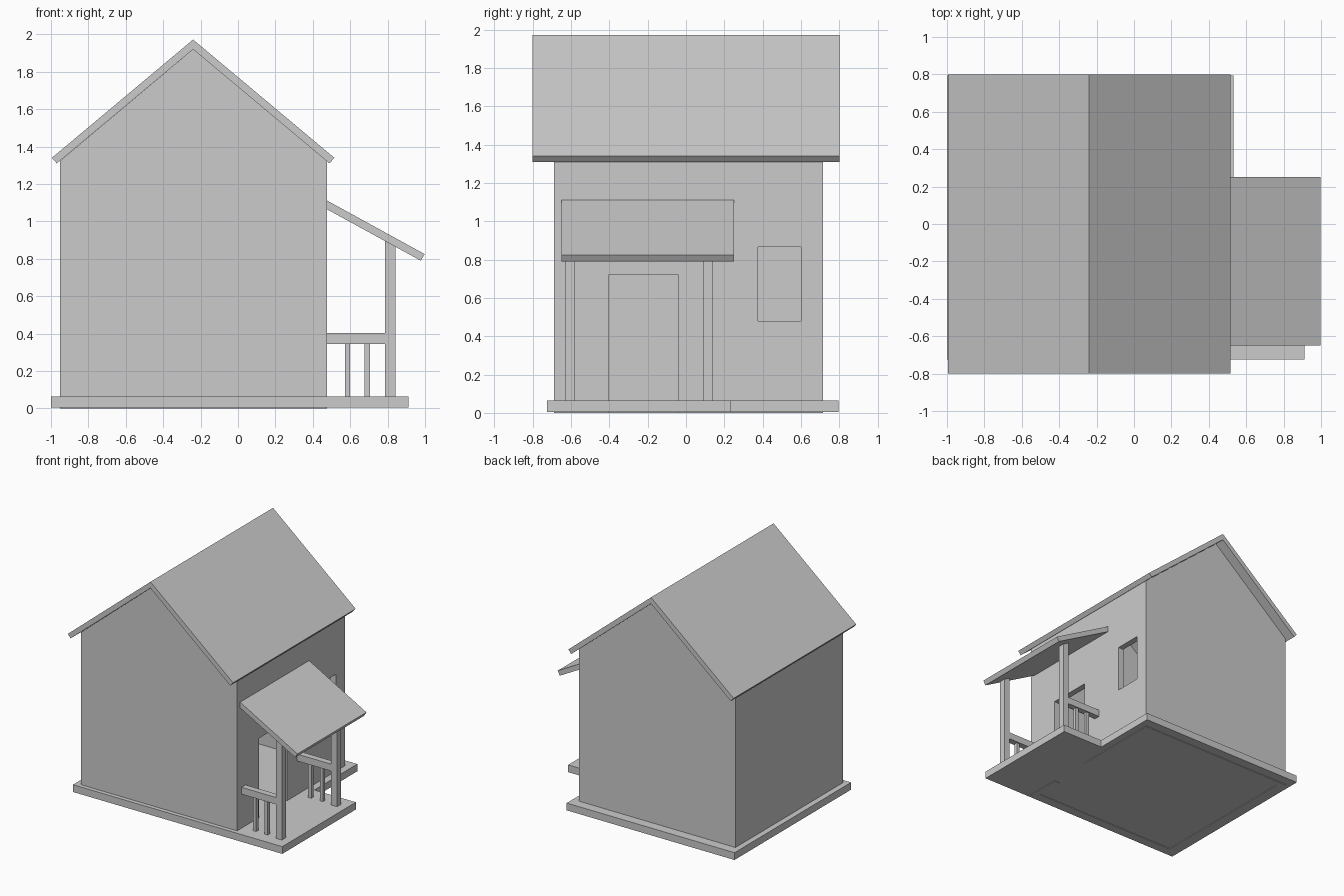
import bpy, bmesh

if "Cube" in bpy.data.objects:
    bpy.data.objects.remove(bpy.data.objects["Cube"])


def prism(name, profile, y0, y1):
    """Extrude an (x, z) outline along y."""
    bm = bmesh.new()
    face = bm.faces.new([bm.verts.new((x, y0, z)) for x, z in profile])
    ext = bmesh.ops.extrude_face_region(bm, geom=[face])
    verts = [g for g in ext["geom"] if isinstance(g, bmesh.types.BMVert)]
    bmesh.ops.translate(bm, verts=verts, vec=(0, y1 - y0, 0))
    bmesh.ops.recalc_face_normals(bm, faces=bm.faces)
    mesh = bpy.data.meshes.new(name)
    bm.to_mesh(mesh)
    bm.free()
    ob = bpy.data.objects.new(name, mesh)
    bpy.context.collection.objects.link(ob)
    return ob


def box(name, x, y, z):
    return prism(name, [(x[0], z[0]), (x[1], z[0]), (x[1], z[1]), (x[0], z[1])], *y)


def cut(ob, cutter):
    mod = ob.modifiers.new("cut", 'BOOLEAN')
    mod.operation, mod.solver, mod.object = 'DIFFERENCE', 'EXACT', cutter
    bpy.context.view_layer.objects.active = ob
    bpy.ops.object.modifier_apply(modifier=mod.name)
    bpy.data.objects.remove(cutter, do_unlink=True)


RIDGE, WALL = -0.24, 0.05
L, R, F, B = -0.953, 0.475, -0.69, 0.715

# Hollow gabled walls with door and window openings
walls = prism("walls", [(L, 0), (R, 0), (R, 1.322), (RIDGE, 1.92), (L, 1.322)], F, B)
cut(walls, prism("room_cutter",
                 [(L + WALL, -0.1), (R - WALL, -0.1), (R - WALL, 1.6),
                  (RIDGE, 2.2), (L + WALL, 1.6)], F + WALL, B - WALL))
cut(walls, box("door_cutter", (R - 0.1, R + 0.1), (-0.405, -0.04), (-0.1, 0.72)))
cut(walls, box("window_cutter", (R - 0.1, R + 0.1), (0.377, 0.6), (0.48, 0.865)))

# Base slab, L-shaped: drawn in plan and raised
bm = bmesh.new()
plan = [(-1, -0.725), (0.912, -0.725), (0.912, 0.235), (0.533, 0.235), (0.533, 0.795), (-1, 0.795)]
face = bm.faces.new([bm.verts.new((x, y, 0.005)) for x, y in plan])
ext = bmesh.ops.extrude_face_region(bm, geom=[face])
bmesh.ops.translate(bm, vec=(0, 0, 0.06),
                    verts=[g for g in ext["geom"] if isinstance(g, bmesh.types.BMVert)])
bmesh.ops.recalc_face_normals(bm, faces=bm.faces)
mesh = bpy.data.meshes.new("base_slab")
bm.to_mesh(mesh)
bm.free()
bpy.context.collection.objects.link(bpy.data.objects.new("base_slab", mesh))

# Main roof
prism("main_roof", [(-0.995, 1.34), (RIDGE, 1.972), (0.515, 1.34),
                    (0.489, 1.31), (RIDGE, 1.92), (-0.969, 1.31)], -0.8, 0.8)

# Porch roof
prism("porch_roof", [(R, 1.065), (0.977, 0.79), (0.998, 0.825), (R, 1.112)], -0.65, 0.25)

# Porch posts, rails and balusters on both sides
for side, y in (("front", -0.605), ("back", 0.115)):
    prism(side + "_post", [(0.787, 0.065), (0.843, 0.065), (0.843, 0.866), (0.787, 0.896)],
          y - 0.026, y + 0.026)
    box(side + "_rail", (R, 0.787), (y - 0.026, y + 0.026), (0.345, 0.402))
    for i, x in enumerate((0.585, 0.691)):
        box(f"{side}_baluster_{i + 1}", (x - 0.014, x + 0.014),
            (y - 0.014, y + 0.014), (0.065, 0.345))
